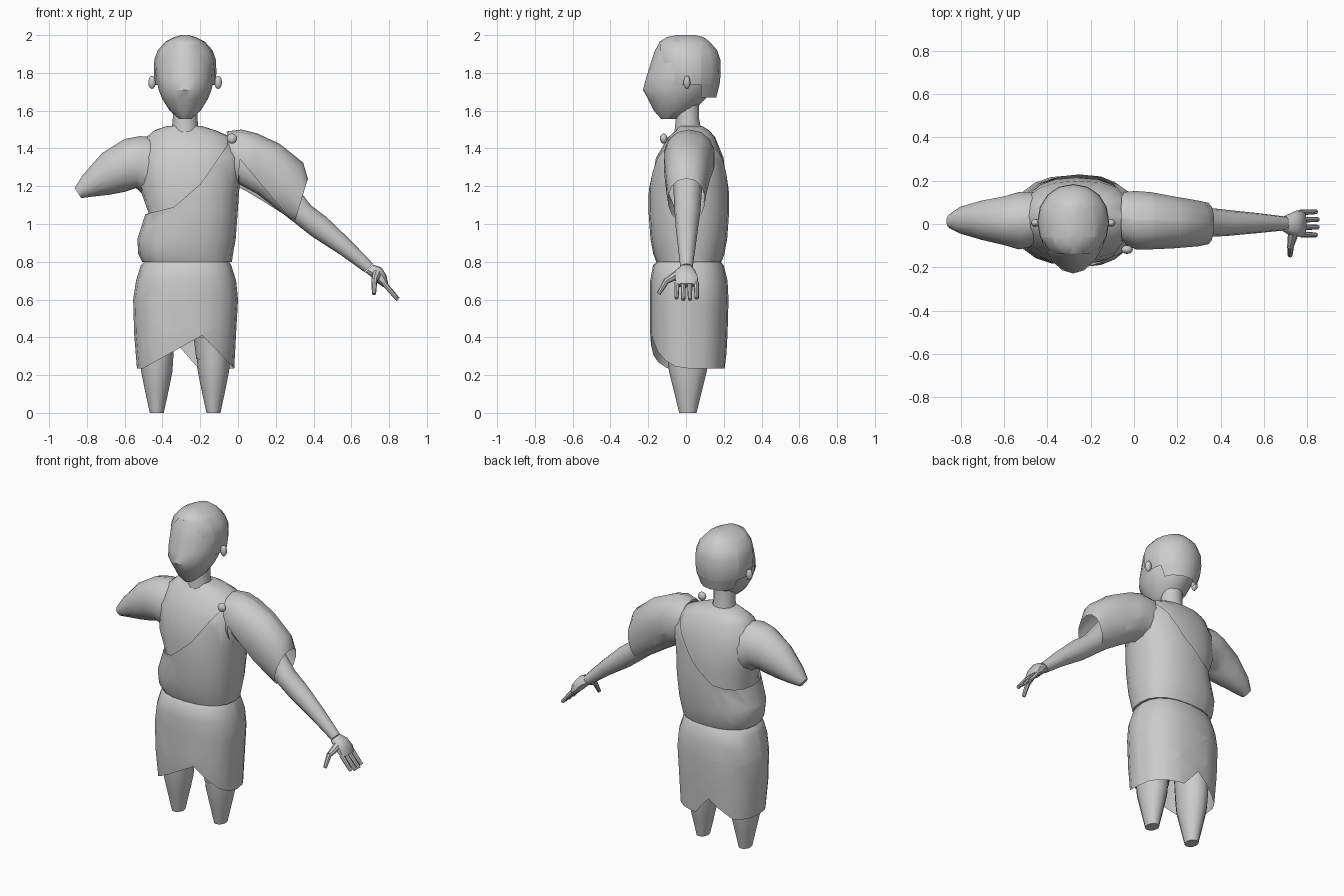
import bpy, bmesh, math
from mathutils import Vector

CX = -0.28  # body centre line
grey = bpy.data.materials.new("plain_grey")
grey.diffuse_color = (0.6, 0.6, 0.6, 1)


def finish(name, bm, angle=40):
    bmesh.ops.recalc_face_normals(bm, faces=bm.faces)
    me = bpy.data.meshes.new(name)
    bm.to_mesh(me)
    bm.free()
    ob = bpy.data.objects.new(name, me)
    bpy.context.collection.objects.link(ob)
    me.materials.append(grey)
    bpy.ops.object.select_all(action='DESELECT')
    ob.select_set(True)
    bpy.context.view_layer.objects.active = ob
    bpy.ops.object.shade_smooth_by_angle(angle=math.radians(angle))
    return ob


def xz(x1, z1, x2, z2):
    """Cutting plane through a line seen from the front."""
    return Vector((x1, 0, z1)), Vector((z1 - z2, 0, x2 - x1)).normalized()


def above(c, plane):
    return (c - plane[0]).dot(plane[1]) > 0


def loft(name, rings, seg=16, p=2.0, caps=(True, True), cuts=(), kill=None, angle=40):
    """Rings (ax, az, bx, bz, y0, y1): two opposite xz points and a depth range."""
    bm = bmesh.new()
    loops = []
    for ax, az, bx, bz, y0, y1 in rings:
        c = Vector(((ax + bx) / 2, (y0 + y1) / 2, (az + bz) / 2))
        u = Vector((bx - ax, 0, bz - az)) / 2
        v = Vector((0, (y1 - y0) / 2, 0))
        loop = []
        for i in range(seg):
            t = 2 * math.pi * i / seg
            a, b = math.cos(t), math.sin(t)
            loop.append(bm.verts.new(c + u * math.copysign(abs(a) ** (2 / p), a)
                                     + v * math.copysign(abs(b) ** (2 / p), b)))
        loops.append(loop)
    for r0, r1 in zip(loops, loops[1:]):
        for i in range(seg):
            j = (i + 1) % seg
            bm.faces.new((r0[i], r0[j], r1[j], r1[i]))
    for use, loop in zip(caps, (loops[0], loops[-1])):
        if use:
            bm.faces.new(loop)
    for co, no in cuts:
        bmesh.ops.bisect_plane(bm, geom=bm.verts[:] + bm.edges[:] + bm.faces[:],
                               plane_co=co, plane_no=no)
    if kill:
        dead = [f for f in bm.faces if kill(f.calc_center_median())]
        bmesh.ops.delete(bm, geom=dead, context='FACES')
    return finish(name, bm, angle)


def level(rows, grow=0.0):
    """Horizontal rings from rows (z, x0, x1, y0, y1)."""
    return [(x0 - grow, z, x1 + grow, z, y0 - grow, y1 + grow) for z, x0, x1, y0, y1 in rows]


def rod(name, a, b, r0, r1, seg=8):
    a, b = Vector(a), Vector(b)
    d = b - a
    bm = bmesh.new()
    bmesh.ops.create_cone(bm, cap_ends=True, segments=seg, radius1=r0, radius2=r1, depth=d.length)
    q = d.to_track_quat('Z', 'Y')
    for v in bm.verts:
        v.co = q @ v.co + (a + b) / 2
    return finish(name, bm)


def ball(name, c, s):
    bm = bmesh.new()
    bmesh.ops.create_uvsphere(bm, u_segments=12, v_segments=8, radius=1)
    for v in bm.verts:
        v.co = Vector([v.co[i] * s[i] + c[i] for i in range(3)])
    return finish(name, bm)


# Torso and the tunic draped over one shoulder
torso = [(0.80, -0.50, -0.04, -0.15, 0.18), (0.84, -0.52, -0.035, -0.165, 0.195),
         (0.92, -0.525, -0.02, -0.18, 0.21), (1.06, -0.48, -0.01, -0.19, 0.22),
         (1.20, -0.53, 0.00, -0.19, 0.22), (1.35, -0.53, 0.02, -0.165, 0.205),
         (1.46, -0.49, -0.03, -0.10, 0.16), (1.495, -0.45, -0.11, -0.06, 0.13),
         (1.52, -0.38, -0.19, -0.045, 0.09)]
loft("chest", level(torso, -0.006), 20, 2.4)
drape = [xz(-0.50, 1.05, -0.34, 1.09), xz(-0.34, 1.09, -0.20, 1.21), xz(-0.20, 1.21, -0.02, 1.47)]
loft("tunic", level(torso, 0.008), 20, 2.4, (True, False), drape,
     lambda c: all(above(c, d) for d in drape))

# Skirt with notched hem, front and back
front_hem = [xz(-0.53, 0.22, -0.19, 0.41), xz(-0.19, 0.41, -0.02, 0.235)]
back_hem = [xz(-0.46, 0.235, -0.31, 0.35), xz(-0.31, 0.35, -0.21, 0.235)]
middle = (Vector((0, 0.02, 0)), Vector((0, 1, 0)))


def skirt_gap(c):
    return not any(above(c, h) for h in (front_hem if c.y < 0.02 else back_hem))


loft("skirt", level([(0.805, -0.49, -0.05, -0.15, 0.18), (0.78, -0.515, -0.035, -0.175, 0.20),
                     (0.70, -0.54, -0.01, -0.19, 0.22), (0.60, -0.555, 0.00, -0.19, 0.225),
                     (0.42, -0.55, -0.01, -0.19, 0.22), (0.235, -0.535, -0.02, -0.175, 0.21)]),
     20, 2.4, (True, False), front_hem + back_hem + [middle], skirt_gap)

# Tapered legs and a knee band
for name, x in (("right_leg", -0.43), ("left_leg", -0.13)):
    loft(name, level([(z, x - r, x + r, 0.01 - d, 0.01 + d) for z, r, d in
                      ((0.55, 0.105, 0.12), (0.30, 0.088, 0.11), (0.22, 0.083, 0.10),
                       (0.12, 0.063, 0.075), (0.0, 0.037, 0.046))]), 12)
loft("knee_band", level([(0.40, -0.235, -0.025, -0.115, 0.135),
                         (0.285, -0.221, -0.039, -0.104, 0.124)]), 12)

# Right arm, ending below the shoulder
loft("right_arm", [(-0.44, 1.46, -0.44, 1.10, -0.10, 0.15), (-0.52, 1.465, -0.54, 1.19, -0.12, 0.15),
                   (-0.60, 1.45, -0.60, 1.17, -0.10, 0.13), (-0.72, 1.375, -0.68, 1.155, -0.075, 0.11),
                   (-0.825, 1.255, -0.77, 1.145, -0.045, 0.08), (-0.865, 1.19, -0.83, 1.137, -0.02, 0.045)], 14)

# Left sleeve, open underneath at the front
slit = [xz(0.08, 1.26, 0.29, 1.01), xz(0.08, 1.26, 0.085, 1.43)]
loft("sleeve", [(-0.06, 1.49, -0.04, 1.20, -0.09, 0.15), (0.02, 1.50, 0.00, 1.195, -0.12, 0.155),
                (0.10, 1.48, 0.04, 1.175, -0.12, 0.15), (0.22, 1.425, 0.12, 1.125, -0.115, 0.13),
                (0.345, 1.325, 0.22, 1.06, -0.105, 0.11), (0.37, 1.24, 0.30, 1.01, -0.095, 0.10)],
     14, 2.2, (False, False), slit + [middle],
     lambda c: c.y < 0.02 and c.x > 0.0 and not above(c, slit[0]))

# Left arm
loft("left_arm", [(0.0, 1.45, -0.03, 1.23, -0.08, 0.11), (0.20, 1.34, 0.10, 1.16, -0.07, 0.09),
                  (0.385, 1.10, 0.295, 1.01, -0.06, 0.075), (0.47, 1.035, 0.39, 0.935, -0.055, 0.065),
                  (0.60, 0.91, 0.545, 0.835, -0.042, 0.05), (0.715, 0.79, 0.67, 0.745, -0.03, 0.035)], 12)

# Hand with four fingers and a thumb
loft("hand", [(0.715, 0.785, 0.675, 0.745, -0.035, 0.035), (0.76, 0.77, 0.70, 0.725, -0.055, 0.05),
              (0.785, 0.73, 0.735, 0.69, -0.06, 0.065), (0.795, 0.685, 0.77, 0.665, -0.055, 0.06)], 10, 2.6)
for i in range(4):
    y = -0.048 + 0.034 * i
    tip = (0.848, y * 1.05, 0.60) if i in (1, 2) else (0.84, y * 1.05, 0.607)
    rod("finger_%d" % (i + 1), (0.77, y, 0.69), tip, 0.014, 0.011)
rod("thumb_base", (0.735, -0.04, 0.735), (0.722, -0.10, 0.70), 0.025, 0.016)
rod("thumb_tip", (0.722, -0.10, 0.705), (0.72, -0.145, 0.63), 0.016, 0.011)

# Neck, face and hair cap
loft("neck", level([(1.47, -0.355, -0.205, -0.065, 0.09), (1.56, -0.345, -0.215, -0.055, 0.07),
                    (1.68, -0.345, -0.215, -0.055, 0.07)]), 14)


def skull(rows):
    return level([(z, CX - w, CX + w, y0, y1) for z, w, y0, y1 in rows])


loft("face", skull([(1.555, 0.03, -0.13, -0.04), (1.60, 0.082, -0.17, 0.04), (1.66, 0.12, -0.20, 0.10),
                    (1.71, 0.14, -0.228, 0.14), (1.77, 0.153, -0.212, 0.155), (1.85, 0.155, -0.187, 0.16),
                    (1.91, 0.138, -0.168, 0.15), (1.955, 0.10, -0.145, 0.12)]), 16, 1.9)
hair_steps = [(Vector((0, y, 0)), Vector((0, 1, 0))) for y in (-0.135, -0.06, 0.08)] + \
             [(Vector((0, 0, z)), Vector((0, 0, 1))) for z in (1.95, 1.82, 1.735)]
loft("hair", skull([(1.67, 0.13, -0.15, 0.16), (1.74, 0.158, -0.16, 0.178), (1.80, 0.166, -0.165, 0.184),
                    (1.87, 0.163, -0.165, 0.182), (1.92, 0.145, -0.16, 0.165), (1.965, 0.105, -0.14, 0.125),
                    (1.99, 0.055, -0.10, 0.09), (2.0, 0.02, -0.05, 0.05)]), 16, 2.1,
     (False, True), hair_steps,
     lambda c: c.z < 1.95 and (c.y < -0.135 or (c.y < -0.06 and c.z < 1.82)
                               or (c.y < 0.08 and c.z < 1.735)))

# Ears and shoulder brooch
for name, s in (("right_ear", -1), ("left_ear", 1)):
    ball(name, (CX + s * 0.175, 0.005, 1.75), (0.02, 0.018, 0.035))
ball("brooch", (-0.032, -0.118, 1.452), (0.027, 0.02, 0.027))
